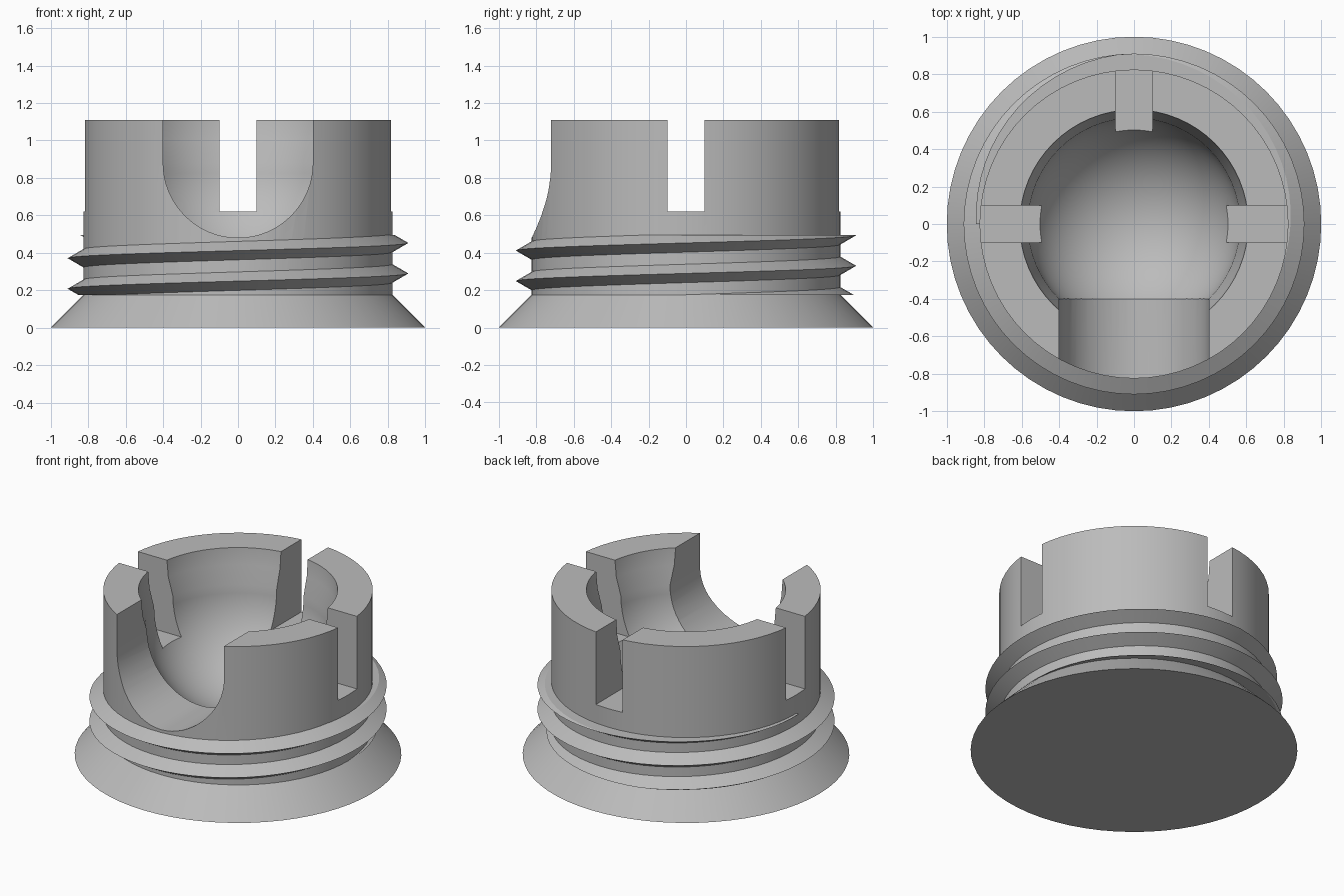
import bpy, bmesh
from math import sin, cos, pi, radians
from mathutils import Vector

if "Cube" in bpy.data.objects:
    bpy.data.objects.remove(bpy.data.objects["Cube"], do_unlink=True)

grey = bpy.data.materials.new("plain grey")
grey.use_nodes = True
COLOUR = (0.5, 0.5, 0.5, 1)
grey.diffuse_color = COLOUR
grey.node_tree.nodes["Principled BSDF"].inputs["Base Color"].default_value = COLOUR

WALL = 0.825            # outer radius of the upright wall
TOP = 1.11
BALL, BALL_Z = 0.566, 0.88   # round socket
SHOULDER, THREAD_TOP = 0.175, 0.495


def make_object(name, bm):
    bmesh.ops.recalc_face_normals(bm, faces=bm.faces[:])
    mesh = bpy.data.meshes.new(name)
    bm.to_mesh(mesh)
    bm.free()
    mesh.materials.append(grey)
    obj = bpy.data.objects.new(name, mesh)
    bpy.context.collection.objects.link(obj)
    return obj


def lathe(name, profile, steps=64):
    bm = bmesh.new()
    verts = [bm.verts.new((r, 0, z)) for r, z in profile]
    edges = [bm.edges.new(pair) for pair in zip(verts, verts[1:])]
    bmesh.ops.spin(bm, geom=verts + edges, cent=(0, 0, 0), axis=(0, 0, 1),
                   angle=2 * pi, steps=steps)
    bmesh.ops.remove_doubles(bm, verts=bm.verts[:], dist=0.0005)
    return make_object(name, bm)


def prism(name, outline, y0, y1, turn=0):
    """Extrude an x-z outline along y, then turn it about z."""
    bm = bmesh.new()
    face = bm.faces.new([bm.verts.new((x, y0, z)) for x, z in outline])
    out = bmesh.ops.extrude_face_region(bm, geom=[face])
    moved = [v for v in out["geom"] if isinstance(v, bmesh.types.BMVert)]
    bmesh.ops.translate(bm, verts=moved, vec=Vector((0, y1 - y0, 0)))
    obj = make_object(name, bm)
    obj.rotation_euler.z = turn
    obj.hide_render = True
    return obj


def smooth(obj):
    bpy.ops.object.select_all(action="DESELECT")
    obj.select_set(True)
    bpy.context.view_layer.objects.active = obj
    bpy.ops.object.shade_smooth_by_angle(angle=radians(30))


# Body: flared foot, upright wall and hollow round socket
profile = [(0, 0), (1, 0), (WALL, SHOULDER), (WALL, TOP), (0.61, TOP), (0.6, 1.0)]
for i in range(17):
    a = i / 16 * pi / 2
    profile.append((BALL * cos(a), BALL_Z - BALL * sin(a)))
profile[-1] = (0, BALL_Z - BALL)
body = lathe("socket_body", profile)

# Cutters: round-bottomed front opening and three narrow slots
arch = [(0.4 * cos(pi + i / 32 * pi), BALL_Z + 0.4 * sin(pi + i / 32 * pi))
        for i in range(33)]
cutters = [prism("front_opening_cutter", [(-0.4, 1.3)] + arch + [(0.4, 1.3)], -1.2, -0.3)]
slot = [(-0.1, 0.62), (0.1, 0.62), (0.1, 1.3), (-0.1, 1.3)]
for side, turn in (("back", 0), ("right", pi / 2), ("left", -pi / 2)):
    cutters.append(prism(side + "_slot_cutter", slot, 0.3, 1.2, turn))

bpy.ops.object.select_all(action="DESELECT")
body.select_set(True)
bpy.context.view_layer.objects.active = body
for cutter in cutters:
    mod = body.modifiers.new("cut", "BOOLEAN")
    mod.operation = "DIFFERENCE"
    mod.solver = "EXACT"
    mod.object = cutter
    bpy.ops.object.modifier_apply(modifier=mod.name)
for cutter in cutters:
    bpy.data.objects.remove(cutter, do_unlink=True)
smooth(body)

# Screw thread: a V-shaped ridge winding up the wall, trimmed flat at both ends
PITCH, HALF, CREST, ROOT = 0.163, 0.055, 0.91, 0.815
STEPS = 64


def clip(z):
    return min(max(z, SHOULDER), THREAD_TOP)


bm = bmesh.new()
rings = []
for i in range(-STEPS // 4, STEPS * 2 + STEPS // 4 + 1):
    angle = pi / 2 + 2 * pi * i / STEPS
    mid = 0.167 + PITCH * i / STEPS
    section = []
    for z in (clip(mid - HALF), clip(mid), clip(mid + HALF)):
        fall = min(abs(z - mid) / HALF, 1)
        section.append((CREST + (ROOT - CREST) * fall, z))
    section = [(0.79, section[0][1])] + section + [(0.79, section[-1][1])]
    rings.append([bm.verts.new((r * cos(angle), r * sin(angle), z)) for r, z in section])
for low, high in zip(rings, rings[1:]):
    for k in range(5):
        n = (k + 1) % 5
        bm.faces.new((low[k], low[n], high[n], high[k]))
bm.faces.new(rings[0])
bm.faces.new(rings[-1])
bmesh.ops.remove_doubles(bm, verts=bm.verts[:], dist=0.0005)
smooth(make_object("screw_thread", bm))
